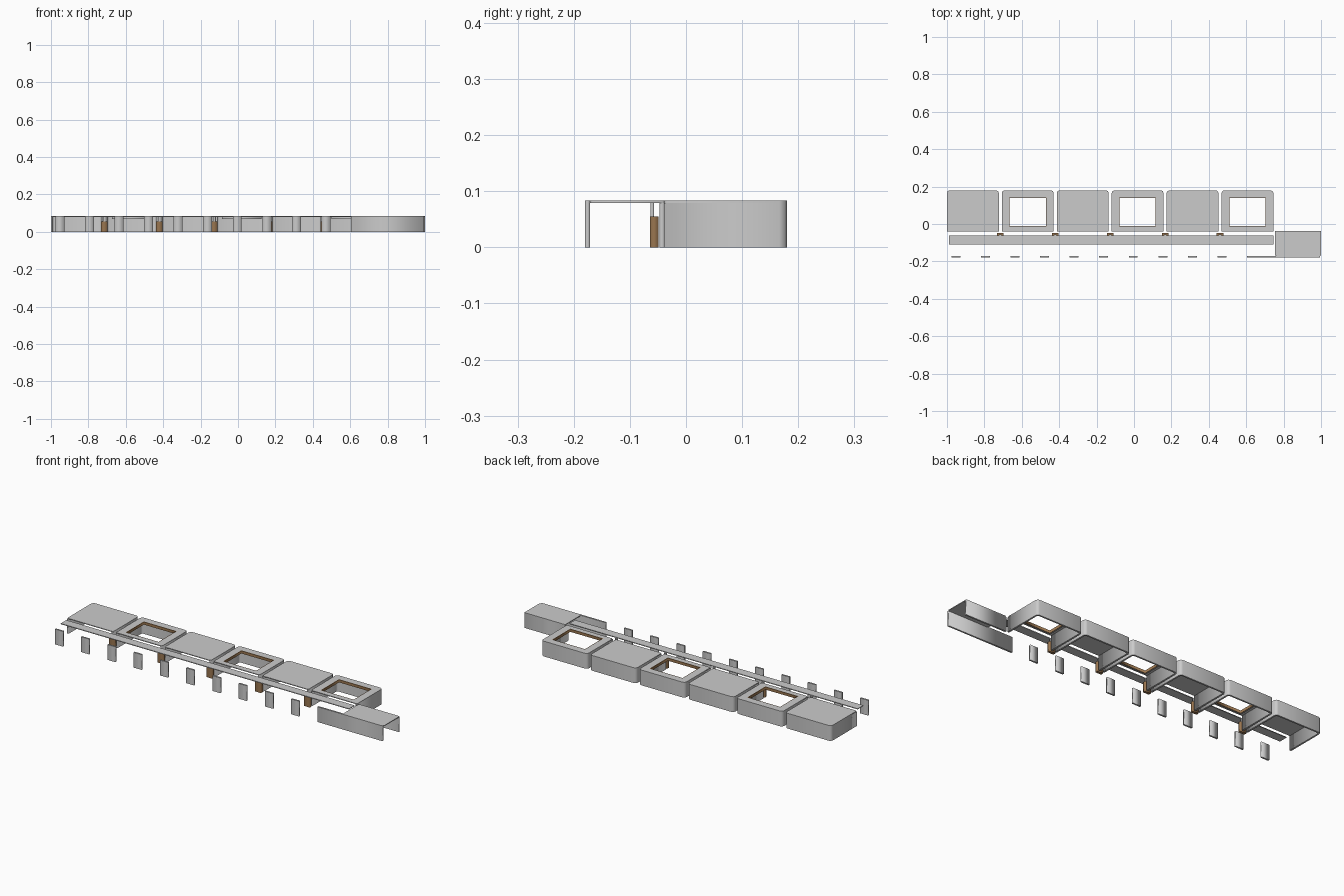
import bpy

if "Cube" in bpy.data.objects:
    bpy.data.objects.remove(bpy.data.objects["Cube"])

H = 0.083          # overall height
ROOF = 0.004       # roof slab thickness
T = 0.009          # wall thickness
PITCH, WIDTH = 0.2936, 0.277
Y0, Y1 = -0.04, 0.18

wood = bpy.data.materials.new("wood")
wood.diffuse_color = (0.32, 0.18, 0.08, 1)
wood.use_nodes = True
wood.node_tree.nodes["Principled BSDF"].inputs["Base Color"].default_value = wood.diffuse_color


def prism(name, loops, z0, z1, mat=None):
    """Extrude a flat outline (extra loops become holes) from z0 to z1."""
    cu = bpy.data.curves.new(name, 'CURVE')
    cu.dimensions = '2D'
    cu.fill_mode = 'BOTH'
    cu.extrude = (z1 - z0) / 2
    for pts in loops:
        sp = cu.splines.new('POLY')
        sp.points.add(len(pts) - 1)
        for p, (x, y) in zip(sp.points, pts):
            p.co = (x, y, 0, 1)
        sp.use_cyclic_u = True
    tmp = bpy.data.objects.new(name + "_curve", cu)
    bpy.context.collection.objects.link(tmp)
    dg = bpy.context.evaluated_depsgraph_get()
    me = bpy.data.meshes.new_from_object(tmp.evaluated_get(dg))
    bpy.data.objects.remove(tmp)
    bpy.data.curves.remove(cu)
    me.name = name
    me.materials.clear()
    if mat:
        me.materials.append(mat)
    ob = bpy.data.objects.new(name, me)
    ob.location.z = (z0 + z1) / 2
    bpy.context.collection.objects.link(ob)
    return ob


def rect(x0, x1, y0, y1):
    return [(x0, y0), (x1, y0), (x1, y1), (x0, y1)]


def box(name, x0, x1, y0, y1, z0, z1, mat=None):
    return prism(name, [rect(x0, x1, y0, y1)], z0, z1, mat)


def shell(x0, x1, y0, y1, c):
    """Open-front U path with softened back corners, front left to front right."""
    k = c * 0.3
    return [(x0, y0), (x0, y1 - c), (x0 + k, y1 - k), (x0 + c, y1),
            (x1 - c, y1), (x1 - k, y1 - k), (x1, y1 - c), (x1, y0)]


# Six rooms, every second one with a skylight
for i in range(6):
    x0 = -1 + i * PITCH
    x1 = x0 + WIDTH
    outer = shell(x0, x1, Y0, Y1, 0.014)
    inner = shell(x0 + T, x1 - T, Y0, Y1 - T, 0.008)
    prism("room_walls", [outer + inner[::-1]], 0, H - ROOF)

    f = 0.006
    roof = [(x0 + f, Y0), (x0, Y0 + f)] + outer[1:-1] + [(x1, Y0 + f), (x1 - f, Y0)]
    loops = [roof]
    if i % 2:
        a, b, c, d = x0 + 0.042, x1 - 0.042, -0.01, 0.14
        g, h = 0.003, 0.009
        lining_out = rect(a - g, b + g, c - g, d + g)
        loops.append(lining_out)
        # Timber lining with a pale curb around it
        prism("skylight_lining", [lining_out, rect(a, b, c, d)], 0.068, H, wood)
        prism("skylight_curb", [rect(a - h, b + h, c - h, d + h), lining_out],
              0.068, H - ROOF)
    prism("room_roof", loops, H - ROOF, H)

    # Door and slim post in front of each gap between rooms
    if i < 5:
        m = x1 + (PITCH - WIDTH) / 2
        box("door", m - 0.0175, m + 0.0175, -0.064, -0.049, 0, 0.055, wood)
        box("gap_post", m - 0.007, m + 0.007, -0.063, -0.057, 0.055, H - ROOF)

# Long walkway canopy
box("walkway_canopy", -0.99, 0.745, -0.11, -0.062, H - ROOF, H)

# Row of front piers
for i in range(10):
    x = -0.976 + i * 0.158
    box("front_pier", x, x + 0.048, -0.18, -0.171, 0, H)

# Entrance block: long front wall, rear wall and roof, open at both ends
box("entrance_front_wall", 0.605, 0.995, -0.18, -0.171, 0, H)
box("entrance_back_wall", 0.754, 1.0, -0.047, -0.038, 0, H - ROOF)
prism("entrance_roof", [[(0.76, -0.171), (0.996, -0.171), (1.0, -0.167), (1.0, -0.042),
                         (0.996, -0.038), (0.758, -0.038), (0.754, -0.042), (0.754, -0.167)]],
      H - ROOF, H)
